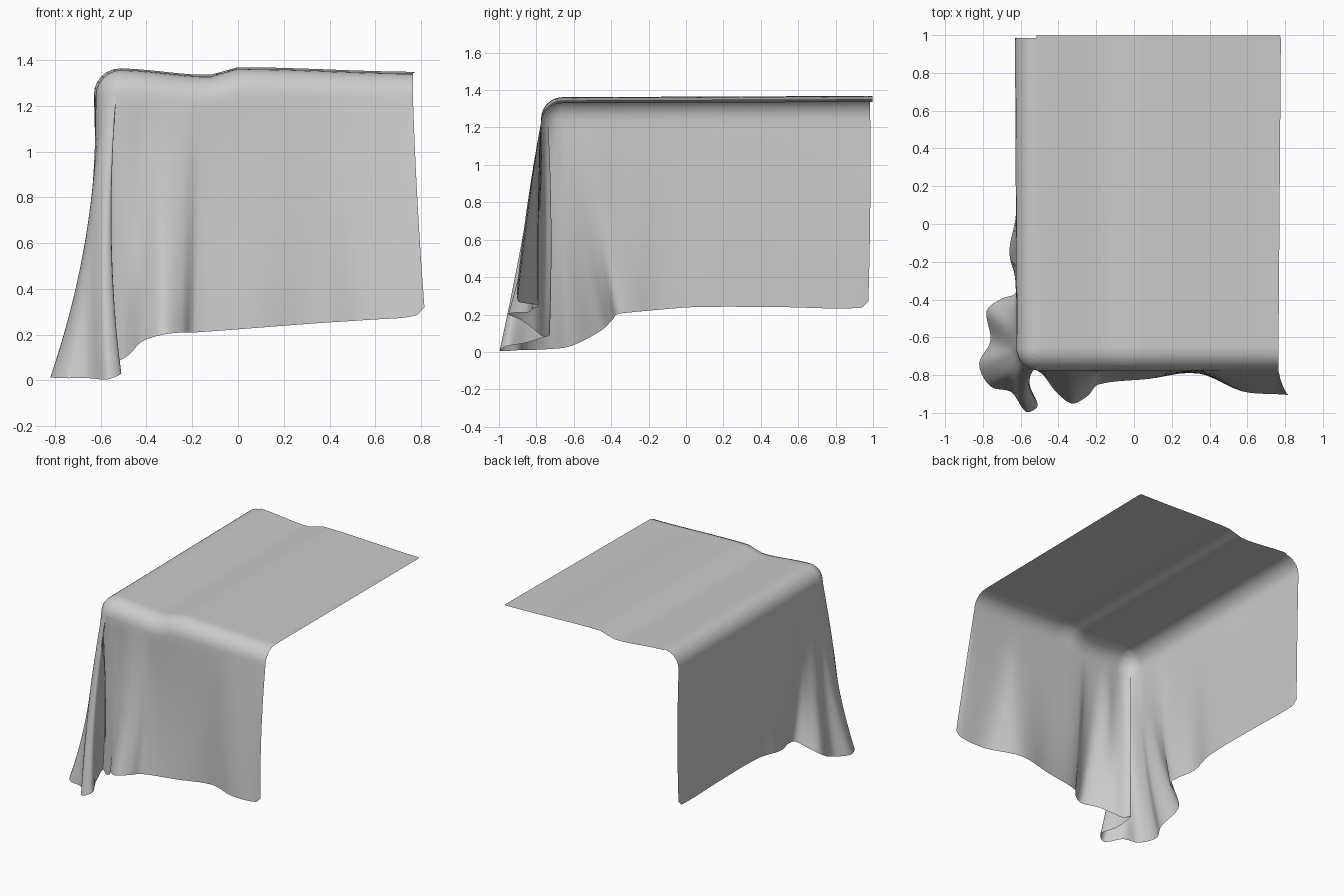
import bpy
import bmesh
import math
from mathutils import Vector

if "Cube" in bpy.data.objects:
    bpy.data.objects.remove(bpy.data.objects["Cube"], do_unlink=True)

# Cloth sizes: inner corner of the flat top, edge rounding, mesh density
CORNER_X, CORNER_Y = -0.51, -0.66
ROUND = 0.115
COLUMN_STEPS, BEND_STEPS, DROP_STEPS = 5, 6, 18

# Each station is half-way x, y followed by hem x, y, z
front_panel = [
    (.785, -.85, .815, -.905, .32),
    (.75, -.845, .775, -.902, .283),
    (.51, -.83, .57, -.885, .265),
    (.35, -.79, .34, -.79, .25),
    (.1, -.79, .08, -.82, .23),
    (-.17, -.79, -.19, -.85, .21),
    (-.24, -.82, -.245, -.91, .21),
    (-.33, -.83, -.33, -.95, .2),
    (-.42, -.79, -.42, -.88, .17),
    (-.49, -.775, -.48, -.8, .11),
]
corner_folds = [
    (-.55, -.75, -.54, -.76, .08),
    (-.575, -.72, -.585, -.73, .09),
    (-.56, -.8, -.56, -.85, .05),
    (-.555, -.86, -.51, -.96, .03),
    (-.59, -.87, -.57, -.995, .005),
    (-.635, -.82, -.65, -.89, .01),
    (-.66, -.77, -.76, -.86, .01),
    (-.665, -.7, -.82, -.74, .015),
]
side_panel = [
    (-.655, -.65, -.76, -.62, .03),
    (-.65, -.56, -.78, -.46, .11),
    (-.63, -.49, -.7, -.395, .17),
    (-.62, -.43, -.63, -.37, .2),
    (-.625, -.36, -.62, -.31, .21),
    (-.632, -.15, -.66, -.15, .225),
    (-.62, .05, -.625, .05, .24),
    (-.62, .5, -.62, .5, .24),
    (-.62, .94, -.62, .93, .235),
    (-.62, .985, -.622, .975, .27),
]


def resample(stations):
    """Smooth curve through the stations, spaced by chord length."""
    points = [Vector(s) for s in stations]
    knots = [0.0]
    for a, b in zip(points, points[1:]):
        knots.append(knots[-1] + (b - a).length)
    last = len(points) - 1
    slopes = []
    for i in range(last + 1):
        lo, hi = max(i - 1, 0), min(i + 1, last)
        slopes.append((points[hi] - points[lo]) / (knots[hi] - knots[lo]))
    result = []
    for i in range(last):
        span = knots[i + 1] - knots[i]
        for k in range(COLUMN_STEPS):
            t = k / COLUMN_STEPS
            ease = t * t * (3 - 2 * t)
            result.append(points[i] * (1 - ease) + points[i + 1] * ease
                          + slopes[i] * span * t * (1 - t) ** 2
                          - slopes[i + 1] * span * t * t * (1 - t))
    result.append(points[last])
    return result


def top_height(x):
    """Gentle ripple running from front to back across the top."""
    ripple = [(-.52, 1.36), (-.13, 1.332), (.01, 1.365), (.8, 1.345)]
    x = min(max(x, ripple[0][0]), ripple[-1][0])
    for (x0, z0), (x1, z1) in zip(ripple, ripple[1:]):
        if x <= x1:
            t = (x - x0) / (x1 - x0)
            return z0 + (z1 - z0) * t * t * (3 - 2 * t)


def top_point(x, y):
    return Vector((x * (1 + .01 * y), y, top_height(x) + .004 * y))


def drape_column(station):
    """One strip of cloth from the top, round the edge, down to the hem."""
    mid_x, mid_y, hem_x, hem_y, hem_z = station
    inner_x, inner_y = max(mid_x, CORNER_X), max(mid_y, CORNER_Y)
    outward = Vector((mid_x - inner_x, mid_y - inner_y, 0)).normalized()
    start = top_point(min(inner_x, .77), inner_y)
    column = []
    for k in range(BEND_STEPS):
        angle = math.pi / 2 * k / BEND_STEPS
        drop = Vector((0, 0, ROUND * (1 - math.cos(angle))))
        column.append(start + outward * ROUND * math.sin(angle) - drop)
    rim = start + outward * ROUND - Vector((0, 0, ROUND))
    hem = Vector((hem_x, hem_y, hem_z))
    middle = Vector((mid_x, mid_y, (rim.z + hem_z) / 2))
    for k in range(DROP_STEPS + 1):
        t = k / DROP_STEPS
        column.append(rim * (1 - t) * (1 - 2 * t)
                      + middle * 4 * t * (1 - t)
                      + hem * t * (2 * t - 1))
    return column


def add_sheet(bm, rows):
    """Bridge rows of points into a quad sheet."""
    verts = [[bm.verts.new(p) for p in row] for row in rows]
    for a, b in zip(verts, verts[1:]):
        for i in range(len(a) - 1):
            bm.faces.new((a[i], a[i + 1], b[i + 1], b[i]))
    return verts


bm = bmesh.new()
stations = resample(front_panel + corner_folds + side_panel)

# Hanging skirt with the gathered corner
add_sheet(bm, [drape_column(s) for s in stations])

# Flat top, on the same divisions as the skirt
xs = sorted({min(s[0], .77) for s in stations if s[0] > CORNER_X} | {CORNER_X})
ys = sorted({s[1] for s in stations if s[1] > CORNER_Y} | {CORNER_Y})
top = add_sheet(bm, [[top_point(x, y) for y in ys] for x in xs])

# Back edge sits slightly further out on the top, with a clipped corner
for row in top:
    row[-1].co.y += .013
top[-1][-1].co += Vector((-.012, -.012, 0))

bmesh.ops.remove_doubles(bm, verts=bm.verts[:], dist=.0015)
bmesh.ops.recalc_face_normals(bm, faces=bm.faces[:])
if sum(f.normal.z * f.calc_area() for f in bm.faces) < 0:
    bmesh.ops.reverse_faces(bm, faces=bm.faces[:])

mesh = bpy.data.meshes.new("draped_cloth")
bm.to_mesh(mesh)
bm.free()
cloth = bpy.data.objects.new("draped_cloth", mesh)
bpy.context.collection.objects.link(cloth)

# Plain grey fabric
fabric = bpy.data.materials.new("grey_fabric")
fabric.use_nodes = True
grey = (.6, .6, .6, 1)
fabric.diffuse_color = grey
fabric.node_tree.nodes["Principled BSDF"].inputs["Base Color"].default_value = grey
mesh.materials.append(fabric)

bpy.context.view_layer.objects.active = cloth
cloth.select_set(True)
bpy.ops.object.shade_smooth_by_angle(angle=math.radians(60))
